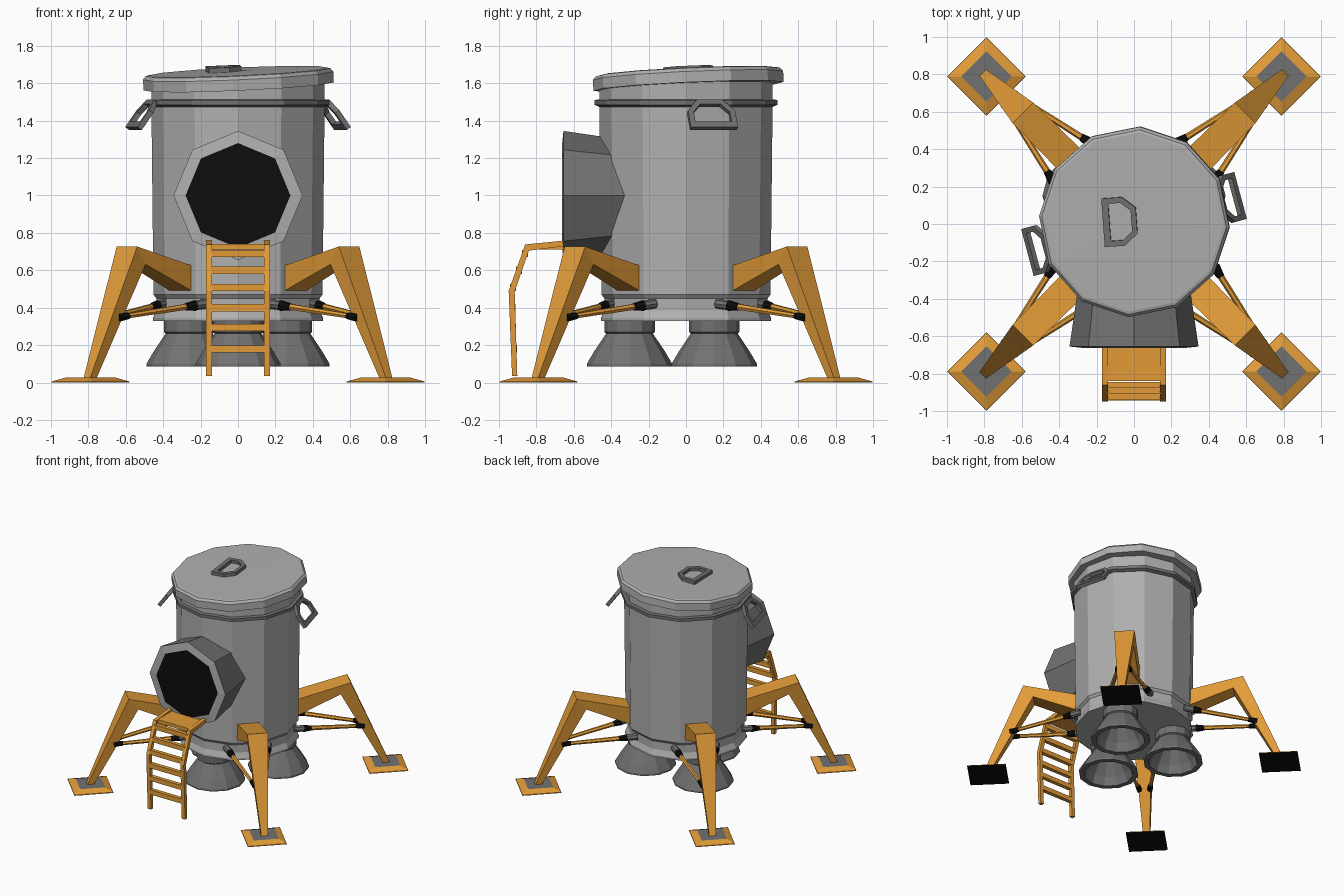
import bpy, bmesh, math
from mathutils import Matrix, Vector

if "Cube" in bpy.data.objects:
    bpy.data.objects.remove(bpy.data.objects["Cube"])


def material(name, rgb):
    m = bpy.data.materials.new(name)
    m.diffuse_color = (*rgb, 1)
    m.use_nodes = True
    m.node_tree.nodes["Principled BSDF"].inputs["Base Color"].default_value = m.diffuse_color
    return m


LIGHT = material("light grey metal", (0.43, 0.43, 0.43))
DARK = material("dark grey metal", (0.165, 0.165, 0.165))
BLACK = material("black", (0.004, 0.004, 0.004))
GOLD = material("gold", (0.76, 0.33, 0.04))


def loft(name, rings, mats, matrix=Matrix(), closed=False, rule=None):
    """Skin a list of equal rings; cap the ends unless closed."""
    bm = bmesh.new()
    vs = [[bm.verts.new(p) for p in r] for r in rings]
    n = len(vs[0])
    for i in range(len(vs) if closed else len(vs) - 1):
        a, b = vs[i], vs[(i + 1) % len(vs)]
        for j in range(n):
            k = (j + 1) % n
            bm.faces.new((a[j], a[k], b[k], b[j]))
    if not closed:
        bm.faces.new(vs[0])
        bm.faces.new(vs[-1])
    bmesh.ops.recalc_face_normals(bm, faces=bm.faces)
    if rule:
        for f in bm.faces:
            f.material_index = rule(f)
    me = bpy.data.meshes.new(name)
    bm.to_mesh(me)
    bm.free()
    me.transform(matrix)
    for m in mats:
        me.materials.append(m)
    ob = bpy.data.objects.new(name, me)
    bpy.context.collection.objects.link(ob)
    return ob


def lathe(name, profile, n, mats, matrix=Matrix(), rule=None, closed=False):
    rings = [[(r * math.cos(math.tau * i / n), r * math.sin(math.tau * i / n), z)
              for i in range(n)] for r, z in profile]
    return loft(name, rings, mats, matrix, closed, rule)


def rod(name, a, b, r1, r2, n, mat):
    d = b - a
    m = Matrix.Translation(a) @ d.to_track_quat('Z', 'Y').to_matrix().to_4x4()
    return lathe(name, [(r1, 0), (r2, d.length)], n, [mat], m)


def box(name, lo, hi, mat):
    ring = [(lo[0], lo[1]), (hi[0], lo[1]), (hi[0], hi[1]), (lo[0], hi[1])]
    return loft(name, [[(x, y, z) for x, y in ring] for z in (lo[2], hi[2])], [mat])


def handle(name, matrix):
    """Flat trapezoid grip: narrow hinge end at v=0, wide end at v=0.18."""
    outer = [(-.07, 0), (-.13, .07), (-.13, .18), (.13, .18), (.13, .07), (.07, 0)]
    inner = [(-.055, .028), (-.1, .08), (-.1, .145), (.1, .145), (.1, .08), (.055, .028)]
    t = 0.014
    rings = [[(u, v, w) for u, v in pts] for pts, w in
             ((outer, -t), (outer, t), (inner, t), (inner, -t))]
    loft(name, rings, [DARK], matrix, closed=True)


def axes(u, v, origin):
    u, v = Vector(u).normalized(), Vector(v).normalized()
    m = Matrix((u, v, u.cross(v))).transposed().to_4x4()
    m.translation = origin
    return m


# Main can body with a flared foot ring
lathe("body", [(.455, .33), (.455, .345), (.437, .385), (.437, .45), (.452, .47),
               (.463, 1.48), (.463, 1.61)], 12, [LIGHT])
lathe("rim_band", [(.455, 1.47), (.49, 1.485), (.49, 1.51), (.455, 1.515)], 12, [DARK])

# Tilted lid and its grip
tilt = (Matrix.Translation((0, .01, 1.663)) @ Matrix.Rotation(-.045, 4, 'Y')
        @ Matrix.Rotation(.045, 4, 'X'))
lathe("lid", [(.47, -.08), (.51, -.08), (.51, -.022), (.495, -.004), (.48, 0), (.05, .004)],
      12, [LIGHT], tilt @ Matrix.Rotation(math.radians(-3.5), 4, 'Z'))
handle("lid_handle", tilt @ axes((-.07, 1, 0), (-1, -.07, 0), (.015, .01, .016)))

# Side grips
for side, ang in (("right", 15), ("left", 195)):
    a = math.radians(ang)
    d = Vector((math.cos(a), math.sin(a), 0))
    handle(side + "_handle", axes((-d.y, d.x, 0), d * .095 + Vector((0, 0, -.135)),
                                  d * .475 + Vector((0, 0, 1.505))))


# Octagonal entry tunnel: dark sides, light rim, black opening
def tunnel_rule(f):
    if f.normal.z < .9:
        return 0
    return 2 if len(f.verts) == 8 else 1


lathe("entry_tunnel", [(.29, .28), (.345, .655), (.28, .662)], 8, [DARK, LIGHT, BLACK],
      Matrix.Translation((0, 0, 1)) @ Matrix.Rotation(math.pi / 2, 4, 'X'), tunnel_rule)

# Ladder: bent rails, platform and rungs
out = [(-.64, .76), (-.86, .738), (-.948, .49), (-.93, .035)]
inn = [(-.64, .73), (-.84, .705), (-.916, .485), (-.902, .035)]
for side, x in (("left", -.155), ("right", .155)):
    rings = [[(x - .015, *o), (x + .015, *o), (x + .015, *i), (x - .015, *i)]
             for o, i in zip(out, inn)]
    loft(side + "_ladder_rail", rings, [GOLD])
box("ladder_platform", (-.15, -.84, .712), (.15, -.65, .74), GOLD)
for z, y in ((.69, -.86), (.6, -.893), (.508, -.924), (.4, -.928), (.294, -.925), (.18, -.92)):
    box("ladder_rung", (-.15, y - .016, z - .019), (.15, y + .016, z + .019), GOLD)


# Foot pads: black underneath, gold slope, dark centre
def pad_rule(f):
    return 2 if f.normal.z < -.5 else (1 if f.calc_center_median().z > .024 else 0)


def square(c, h, z):
    return [(c - h, -h, z), (c + h, -h, z), (c + h, h, z), (c - h, h, z)]


for i in range(4):
    rot = Matrix.Rotation(math.radians(45 + 90 * i), 4, 'Z')
    # Leg: sections given as outer edge, inner edge and half widths
    secs = [((.42, .622), (.42, .485), .083, .083),
            ((.84, .727), (.765, .632), .078, .066),
            ((1.145, .02), (1.095, .02), .024, .024)]
    rings = [[(o[0], -wo, o[1]), (o[0], wo, o[1]), (n[0], wi, n[1]), (n[0], -wi, n[1])]
             for o, n, wo, wi in secs]
    loft("leg", rings, [GOLD], rot)
    loft("foot_pad", [square(1.115, .148, 0), square(1.115, .146, .006),
                      square(1.115, .095, .026)], [GOLD, DARK, BLACK], rot, rule=pad_rule)
    # Pair of side struts with black end joints
    for s in (-1, 1):
        a = rot @ Vector((.42, .165 * s, .422))
        b = rot @ Vector((.95, .035 * s, .347))
        p = lambda t: a.lerp(b, t)
        # body end sits out to the side of the leg
        c, e = math.radians(45 + 90 * i + 22 * s), .425
        a = Vector((e * math.cos(c), e * math.sin(c), .422))
        rod("strut_mount", p(0), p(.15), .026, .026, 8, DARK)
        rod("strut_body_joint", p(.13), p(.24), .029, .02, 8, BLACK)
        rod("strut", p(.22), p(.92), .018, .014, 6, GOLD)
        rod("strut_leg_joint", p(.87), p(.99), .018, .024, 8, BLACK)

# Three hollow engine bells
for name, ang in (("front", -90), ("right", 30), ("left", 150)):
    a = math.radians(ang)
    m = Matrix.Translation((.302 * math.cos(a), .302 * math.sin(a), 0))
    lathe(name + "_engine_bell",
          [(.135, .34), (.135, .27), (.125, .262), (.19, .165), (.228, .1), (.228, .085),
           (.188, .085), (.165, .15), (.1, .25)], 12, [DARK], m)
